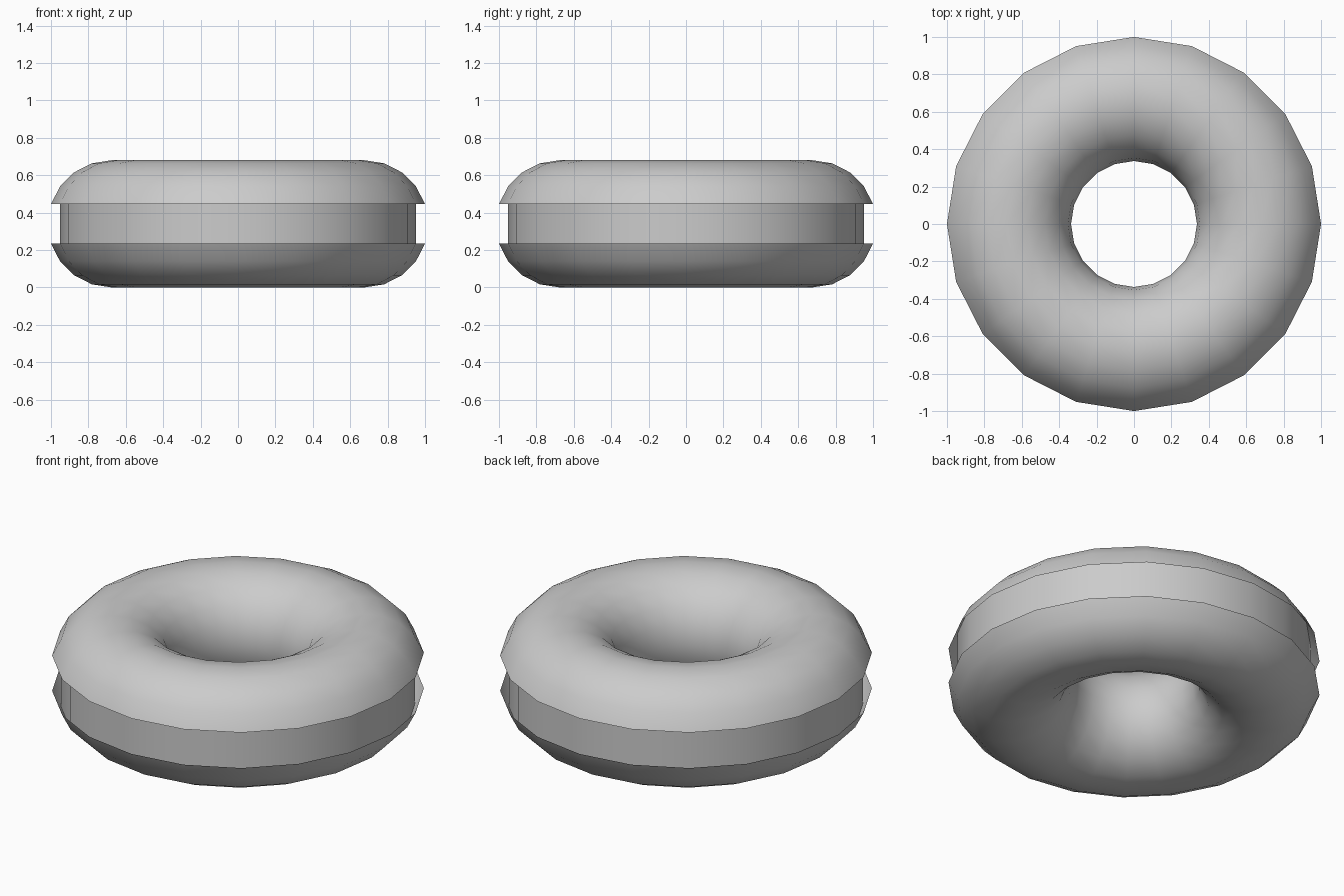
import bpy, bmesh
from math import sin, cos, pi, radians

if "Cube" in bpy.data.objects:
    bpy.data.objects.remove(bpy.data.objects["Cube"])

SIDES = 20
TUBE = 0.34                                # tube radius
RING = 1.0 - TUBE * cos(radians(18))       # ring radius, lips end at r = 1


def revolve(name, profile):
    """Revolve an open (radius, z) profile around z."""
    bm = bmesh.new()
    rings = [[bm.verts.new((r * cos(2 * pi * i / SIDES), r * sin(2 * pi * i / SIDES), z))
              for i in range(SIDES)] for r, z in profile]
    for a, b in zip(rings, rings[1:]):
        for i in range(SIDES):
            j = (i + 1) % SIDES
            bm.faces.new((a[i], a[j], b[j], b[i]))
    mesh = bpy.data.meshes.new(name)
    bm.to_mesh(mesh)
    bm.free()
    obj = bpy.data.objects.new(name, mesh)
    bpy.context.collection.objects.link(obj)
    bpy.ops.object.select_all(action='DESELECT')
    obj.select_set(True)
    bpy.context.view_layer.objects.active = obj
    bpy.ops.object.shade_smooth_by_angle(angle=radians(40))
    return obj


def tube_point(deg):
    a = radians(deg)
    return RING + TUBE * cos(a), TUBE + TUBE * sin(a)


# Ring body: tube left open along its outer edge, from lower lip to upper lip
revolve("ring_shell", [tube_point(d) for d in range(342, 17, -18)][::-1][::-1])
# flip so that the shell faces outward
shell = bpy.data.objects["ring_shell"]
bm = bmesh.new()
bm.from_mesh(shell.data)
top = max(bm.faces, key=lambda f: f.calc_center_median().z)
if top.normal.z < 0:
    bmesh.ops.reverse_faces(bm, faces=bm.faces[:])
bm.to_mesh(shell.data)
bm.free()

# Recessed band in the groove, meeting the inside of the shell
revolve("groove_band", [tube_point(-36), tube_point(36)])
